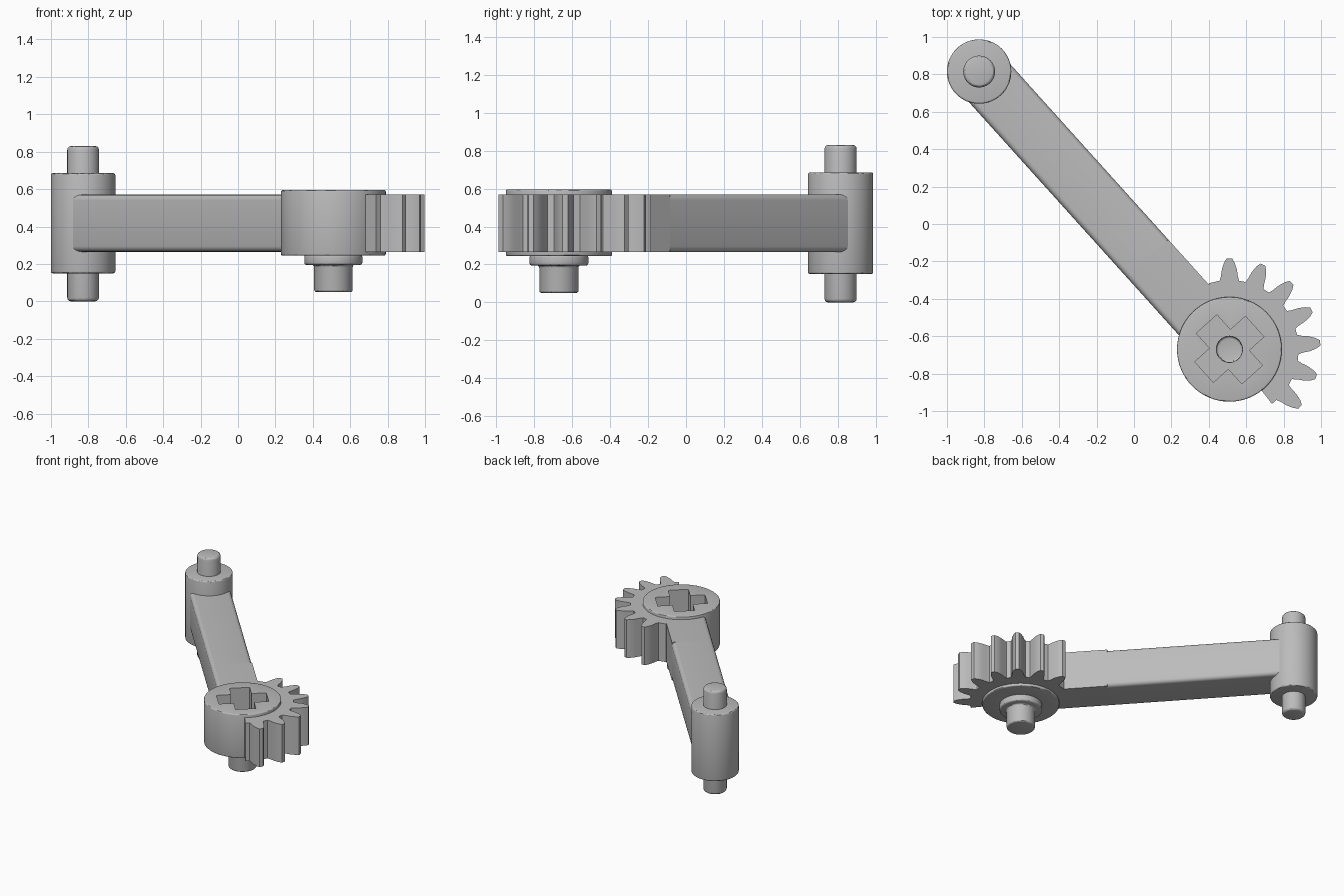
import bpy, bmesh, math
from mathutils import Vector, Matrix

old = bpy.data.objects.get("Cube")
if old:
    bpy.data.objects.remove(old, do_unlink=True)

gray = bpy.data.materials.new("plain gray")
gray.use_nodes = True
gray.diffuse_color = (0.5, 0.5, 0.5, 1)
gray.node_tree.nodes["Principled BSDF"].inputs["Base Color"].default_value = (0.5, 0.5, 0.5, 1)

PIVOT = Vector((-0.828, 0.815, 0))
HUB = Vector((0.51, -0.67, 0))
SPAN = (HUB - PIVOT).length
ARM_ANGLE = math.atan2(HUB.y - PIVOT.y, HUB.x - PIVOT.x)
LOW, HIGH = 0.265, 0.57


def select(obj):
    bpy.ops.object.select_all(action='DESELECT')
    obj.select_set(True)
    bpy.context.view_layer.objects.active = obj


def make(name, bm):
    bmesh.ops.remove_doubles(bm, verts=bm.verts, dist=1e-5)
    bmesh.ops.recalc_face_normals(bm, faces=bm.faces)
    mesh = bpy.data.meshes.new(name)
    bm.to_mesh(mesh)
    bm.free()
    mesh.materials.append(gray)
    obj = bpy.data.objects.new(name, mesh)
    bpy.context.collection.objects.link(obj)
    return obj


def apply(obj, mod):
    select(obj)
    bpy.ops.object.modifier_apply(modifier=mod.name)


def smooth(obj):
    select(obj)
    bpy.ops.object.shade_smooth_by_angle(angle=math.radians(30))


def lathe(name, centre, profile, bevel):
    """Spin a closed (radius, height) outline, then round its edges."""
    bm = bmesh.new()
    verts = [bm.verts.new((r, 0, z)) for r, z in profile]
    edges = [bm.edges.new((a, b)) for a, b in zip(verts, verts[1:])]
    if profile[0][0] > 0:
        edges.append(bm.edges.new((verts[-1], verts[0])))
    bmesh.ops.spin(bm, geom=verts + edges, cent=(0, 0, 0), axis=(0, 0, 1),
                   angle=math.tau, steps=64)
    bmesh.ops.translate(bm, verts=bm.verts, vec=centre)
    obj = make(name, bm)
    mod = obj.modifiers.new("round", 'BEVEL')
    mod.width, mod.segments, mod.limit_method = bevel, 3, 'ANGLE'
    mod.angle_limit = math.radians(40)
    apply(obj, mod)
    smooth(obj)
    return obj


def prism(name, outline, depth, matrix):
    """Extrude a flat outline by a vector, then place it."""
    bm = bmesh.new()
    face = bm.faces.new([bm.verts.new(p) for p in outline])
    out = bmesh.ops.extrude_face_region(bm, geom=[face], use_keep_orig=True)
    moved = [v for v in out["geom"] if isinstance(v, bmesh.types.BMVert)]
    bmesh.ops.translate(bm, verts=moved, vec=depth)
    bmesh.ops.transform(bm, matrix=matrix, verts=bm.verts)
    return make(name, bm)


def cylinder(name, centre, radius, bottom, top, bevel):
    return lathe(name, centre, [(0, bottom), (radius, bottom), (radius, top), (0, top)], bevel)


# pivot end: sleeve with a pin through it
cylinder("pivot_sleeve", PIVOT, 0.172, 0.15, 0.685, 0.01)
cylinder("pivot_pin", PIVOT, 0.085, 0, 0.83, 0.02)


# arm: long section rounded on all edges, neck square on the gear side
def arm_section(name, start, end, round_gear_side):
    half, r, outline = 0.15, 0.03, []
    corners = [(half, HIGH, 0), (-half, HIGH, 1), (-half, LOW, 2), (half, LOW, 3)]
    for y, z, quarter in corners:
        if y > 0 and not round_gear_side:
            outline.append((start, y, z))
            continue
        cy = y - math.copysign(r, y)
        cz = z + (r if z == LOW else -r)
        for i in range(5):
            a = (quarter + i / 4) * math.pi / 2
            outline.append((start, cy + r * math.cos(a), cz + r * math.sin(a)))
    place = Matrix.Translation(PIVOT) @ Matrix.Rotation(ARM_ANGLE, 4, 'Z')
    smooth(prism(name, outline, (end - start, 0, 0), place))


arm_section("arm", 0, 1.345, True)
arm_section("arm_neck", 1.345, SPAN - 0.225, False)

# gear sector: ring segment carrying seven teeth
ROOT, INNER = 0.37, 0.262
FIRST, LAST = math.radians(107.5), math.radians(-52)


def polar(radius, angle):
    return (radius * math.cos(angle), radius * math.sin(angle), LOW)


outline = [polar(ROOT, FIRST)]
tooth = [(ROOT, 0.052), (0.395, 0.045), (0.43, 0.04), (0.465, 0.028), (0.487, 0.014)]
for i in range(7):
    mid = math.radians(90 - 21.5 * i)
    outline += [polar(r, mid + w / r) for r, w in tooth]
    outline += [polar(r, mid - w / r) for r, w in reversed(tooth)]
outline.append(polar(ROOT, LAST))
outline += [polar(INNER, LAST + (FIRST - LAST) * i / 24) for i in range(25)]
smooth(prism("gear_sector", outline, (0, 0, HIGH - LOW), Matrix.Translation(HUB)))

# hub with a cross shaped socket
hub = lathe("hub", HUB, [(0.07, 0.245), (0.28, 0.245), (0.28, 0.595), (0.07, 0.595)], 0.008)
w, reach, cross = 0.074, 0.182, []
for i in range(4):
    turn = Matrix.Rotation(i * math.pi / 2, 4, 'Z')
    cross += [turn @ Vector(p) for p in ((reach, -w, 0), (reach, w, 0), (w, w, 0))]
cutter = prism("socket_cutter", cross, (0, 0, 0.5),
               Matrix.Translation(HUB + Vector((0, 0, 0.275))) @ Matrix.Rotation(ARM_ANGLE, 4, 'Z'))
cutter.hide_render = True
cut = hub.modifiers.new("socket", 'BOOLEAN')
cut.operation, cut.solver, cut.object = 'DIFFERENCE', 'EXACT', cutter
apply(hub, cut)
bpy.data.objects.remove(cutter, do_unlink=True)
smooth(hub)

# hollow stepped shaft below the hub
lathe("hub_shaft", HUB, [(0, 0.05), (0.103, 0.05), (0.103, 0.195), (0.155, 0.195),
                         (0.155, 0.25), (0.069, 0.25), (0.069, 0.15), (0, 0.15)], 0.012)
